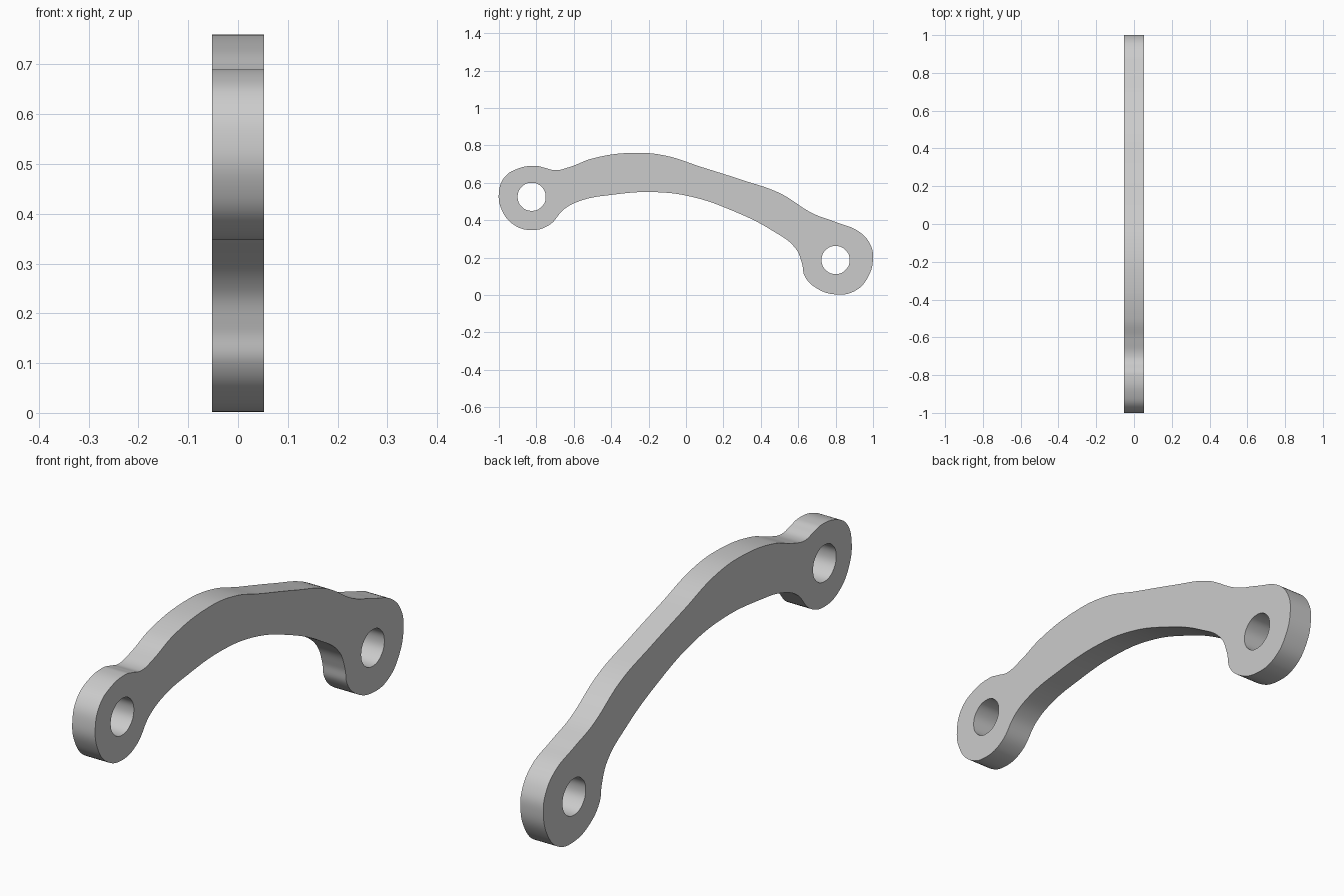
import bpy
import bmesh
from math import cos, sin, pi, radians
from mathutils import Matrix

HALF_WIDTH = 0.052
HOLE_RADIUS = 0.075

cube = bpy.data.objects.get("Cube")
if cube:
    bpy.data.objects.remove(cube, do_unlink=True)

# Side profile, as (y, z) pairs
front_eye_top = [(-1, .55), (-.97, .63), (-.9, .675), (-.8, .69), (-.755, .68)]
upper_edge = [(-.7, .667), (-.62, .685), (-.5, .73), (-.28, .76), (-.11, .745),
              (.08, .685), (.3, .615), (.5, .545), (.68, .435)]
back_eye = [(.8, .39), (.93, .335), (.985, .27), (1, .2), (.97, .09), (.9, .02),
            (.8, .003), (.7, .035), (.635, .1), (.62, .17)]
lower_edge = [(.585, .25), (.46, .345), (.25, .45), (.03, .525), (-.17, .55),
              (-.4, .535), (-.56, .505), (-.65, .46)]
front_eye_bottom = [(-.73, .375), (-.82, .347), (-.92, .375), (-.985, .455)]
outline = front_eye_top + upper_edge + back_eye + lower_edge + front_eye_bottom


def circle(y, z, radius, count=8):
    """Points around a round pin hole."""
    angles = [2 * pi * i / count for i in range(count)]
    return [(y + radius * cos(a), z + radius * sin(a)) for a in angles]


def add_loop(curve, points):
    """Add a smooth closed loop to the profile curve."""
    spline = curve.splines.new("BEZIER")
    spline.bezier_points.add(len(points) - 1)
    spline.use_cyclic_u = True
    for knot, (y, z) in zip(spline.bezier_points, points):
        knot.co = (y, z, 0)
        knot.handle_left_type = knot.handle_right_type = "AUTO"


# Filled profile with two pin holes, extruded to the link's thickness
curve = bpy.data.curves.new("link_profile", "CURVE")
curve.dimensions = "2D"
curve.fill_mode = "BOTH"
curve.resolution_u = 8
curve.extrude = HALF_WIDTH
add_loop(curve, outline)
add_loop(curve, circle(-.825, .525, HOLE_RADIUS))
add_loop(curve, circle(.8, .187, HOLE_RADIUS))

profile = bpy.data.objects.new("link_profile", curve)
bpy.context.collection.objects.link(profile)
bpy.context.view_layer.update()
depsgraph = bpy.context.evaluated_depsgraph_get()
mesh = bpy.data.meshes.new_from_object(profile.evaluated_get(depsgraph))
bpy.data.objects.remove(profile, do_unlink=True)

# Stand the profile upright along y and weld the caps to the rim
mesh.transform(Matrix.Rotation(radians(90), 4, "Z") @ Matrix.Rotation(radians(90), 4, "X"))
bm = bmesh.new()
bm.from_mesh(mesh)
bmesh.ops.remove_doubles(bm, verts=bm.verts, dist=0.0001)
bmesh.ops.recalc_face_normals(bm, faces=bm.faces)
bm.to_mesh(mesh)
bm.free()

link = bpy.data.objects.new("curved_link_arm", mesh)
bpy.context.collection.objects.link(link)

# Plain grey finish
grey = bpy.data.materials.new("light_grey")
grey.use_nodes = True
colour = (0.6, 0.6, 0.6, 1)
grey.diffuse_color = colour
grey.node_tree.nodes["Principled BSDF"].inputs["Base Color"].default_value = colour
mesh.materials.clear()
mesh.materials.append(grey)

# Smooth rim with sharp edges at the flat sides
bpy.ops.object.select_all(action="DESELECT")
link.select_set(True)
bpy.context.view_layer.objects.active = link
bpy.ops.object.shade_smooth_by_angle(angle=radians(30))
